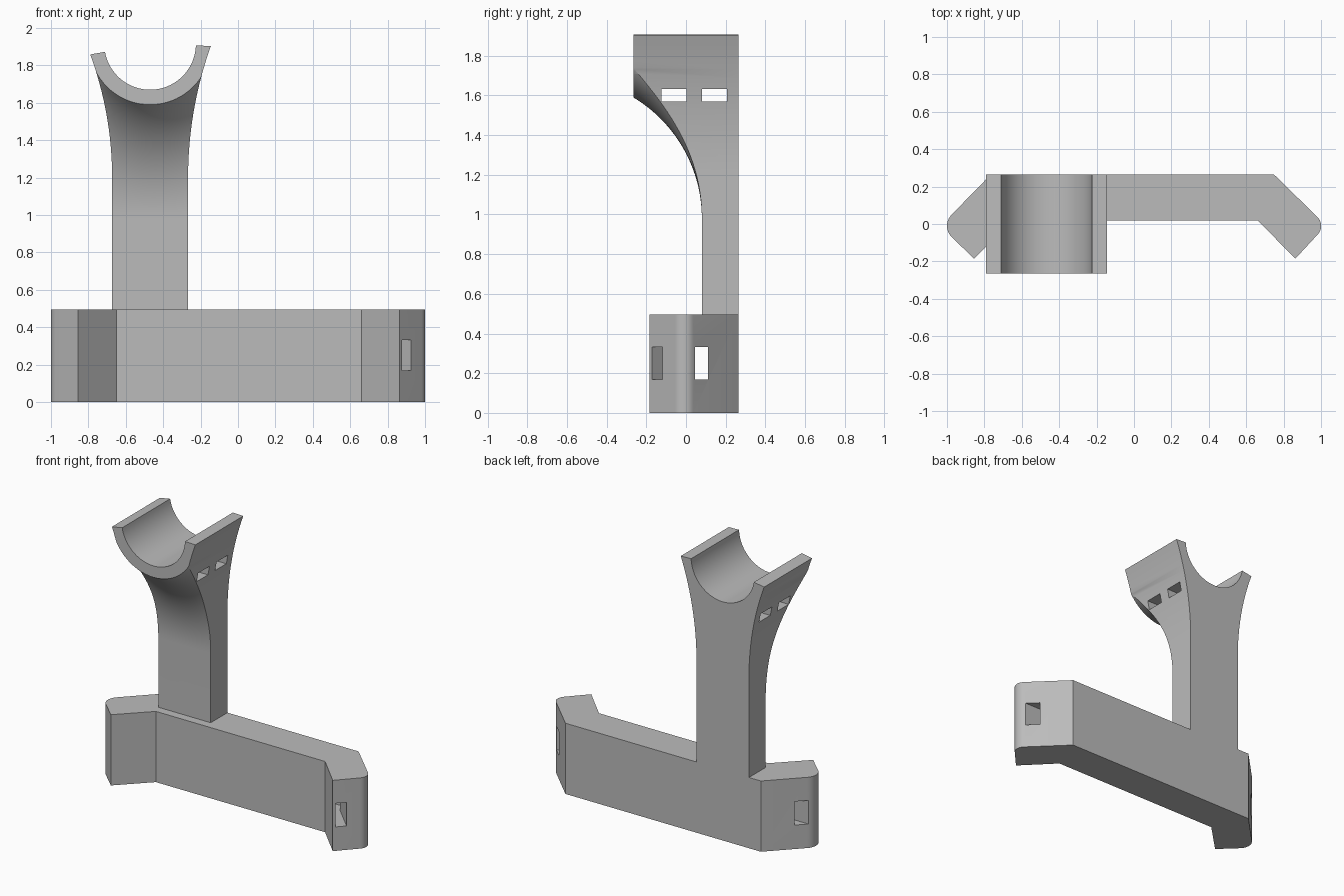
import bpy, bmesh, math
from mathutils import Vector, Matrix

cube = bpy.data.objects.get("Cube")
if cube:
    bpy.data.objects.remove(cube, do_unlink=True)

grey = bpy.data.materials.new("plain grey")
grey.use_nodes = True
COLOUR = (0.5, 0.5, 0.5, 1)
grey.diffuse_color = COLOUR
grey.node_tree.nodes["Principled BSDF"].inputs["Base Color"].default_value = COLOUR


def loft(name, rings):
    """Closed solid through a list of matching point rings."""
    bm = bmesh.new()
    rows = [[bm.verts.new(p) for p in ring] for ring in rings]
    n = len(rows[0])
    for a, b in zip(rows, rows[1:]):
        for i in range(n):
            j = (i + 1) % n
            bm.faces.new((a[i], a[j], b[j], b[i]))
    bm.faces.new(rows[0][::-1])
    bm.faces.new(rows[-1])
    bmesh.ops.recalc_face_normals(bm, faces=bm.faces)
    mesh = bpy.data.meshes.new(name)
    bm.to_mesh(mesh)
    bm.free()
    mesh.materials.append(grey)
    obj = bpy.data.objects.new(name, mesh)
    bpy.context.collection.objects.link(obj)
    return obj


def box(name, centre, size, turn=0):
    bm = bmesh.new()
    matrix = (Matrix.Translation(centre) @ Matrix.Rotation(turn, 4, 'Z')
              @ Matrix.Diagonal((*size, 1)))
    bmesh.ops.create_cube(bm, size=1, matrix=matrix)
    mesh = bpy.data.meshes.new(name)
    bm.to_mesh(mesh)
    bm.free()
    mesh.materials.append(grey)
    obj = bpy.data.objects.new(name, mesh)
    bpy.context.collection.objects.link(obj)
    return obj


def activate(obj):
    bpy.ops.object.select_all(action='DESELECT')
    obj.select_set(True)
    bpy.context.view_layer.objects.active = obj


def cut(obj, cutters):
    activate(obj)
    for cutter in cutters:
        cutter.hide_render = True
        mod = obj.modifiers.new("cut", 'BOOLEAN')
        mod.operation, mod.solver, mod.object = 'DIFFERENCE', 'EXACT', cutter
        bpy.ops.object.modifier_apply(modifier=mod.name)
        bpy.data.objects.remove(cutter, do_unlink=True)


def smooth(obj):
    activate(obj)
    bpy.ops.object.shade_smooth_by_angle(angle=math.radians(30))


# Base bar with two angled, round-cornered ends
BACK, FRONT, TOP = 0.265, 0.02, 0.495


def end_outline(side, back_x, corner, r, tip, inner_x):
    """Outline of one end, from the back edge round to the inner front."""
    cx = corner - r * math.sqrt(2)
    arc = [math.radians(45 - 9 * i) for i in range(11)]
    pts = [(back_x, BACK)]
    pts += [(cx + r * math.cos(a), -0.01 + r * math.sin(a)) for a in arc]
    pts += [(tip, -0.185), (inner_x, FRONT)]
    return [(side * x, y) for x, y in pts]


outline = end_outline(1, 0.748, 1.028, 0.066, 0.863, 0.66)
outline += end_outline(-1, 0.765, 1.035, 0.085, 0.855, 0.65)[::-1]
base = loft("base_bar", [[(x, y, z) for x, y in outline] for z in (0, TOP)])
cut(base, [
    box("strap_tunnel", (0, 0.078, 0.25), (2.4, 0.065, 0.165)),
    box("tip_tunnel", (0.82, -0.065, 0.25), (0.4, 0.07, 0.165), math.radians(135)),
])
smooth(base)

# Post flaring up into a half-round cradle
CX, CZ, INNER, OUTER = -0.47, 1.915, 0.245, 0.325
HALF, FLARE_Z = 0.203, 1.2


def flare(side, end, steps=16):
    """Side curve, upright at the post and leaning out at the cradle."""
    d, h = abs(end.x - CX) - HALF, end.y - FLARE_Z
    radius = (d * d + h * h) / (2 * d)
    sweep = math.asin(h / radius)
    angles = [sweep * i / steps for i in range(steps + 1)]
    return [(CX + side * (HALF + radius * (1 - math.cos(a))),
             FLARE_Z + radius * math.sin(a)) for a in angles]


def on_circle(radius, degrees):
    a = math.radians(degrees)
    return Vector((CX + radius * math.cos(a), CZ + radius * math.sin(a)))


LEFT_END, RIGHT_END, STEPS = 190, 358, 40
span = RIGHT_END - LEFT_END
profile = [tuple(on_circle(INNER, LEFT_END + span * i / STEPS)) for i in range(STEPS + 1)]
profile += flare(1, on_circle(OUTER, RIGHT_END))[::-1]
profile += [(CX + HALF, TOP), (CX - HALF, TOP)]
profile += flare(-1, on_circle(OUTER, LEFT_END))
post = loft("post_and_cradle", [[(x, y, z) for x, z in profile] for y in (-BACK, BACK)])

# Scooped front: a curve from the post face out to the underside of the cradle
POST_FRONT, SCOOP_Z, REACH = 0.08, 0.98, 0.345
rise = CZ - OUTER - SCOOP_Z
radius = (REACH ** 2 + rise ** 2) / (2 * REACH)
sweep = math.acos(1 - (REACH + 0.03) / radius)
across = [OUTER * math.sin(math.radians(a)) for a in range(-90, 91, 5)]
rings = []
for i in range(25):
    a = sweep * i / 24
    y = POST_FRONT - radius * (1 - math.cos(a))
    f = radius * math.sin(a) / rise
    ring = []
    for dx in across:
        under = CZ - math.sqrt(max(0, OUTER ** 2 - dx ** 2))
        ring.append((CX + dx * 1.001, y, SCOOP_Z + (under - SCOOP_Z) * f))
    ring += [(CX + 0.3254, y, 0.4), (CX - 0.3254, y, 0.4)]
    rings.append(ring)
cut(post, [loft("scoop", rings)]
    + [box("strap_slot", (CX, y, 1.6), (1, 0.125, 0.063)) for y in (-0.06, 0.143)])
smooth(post)
